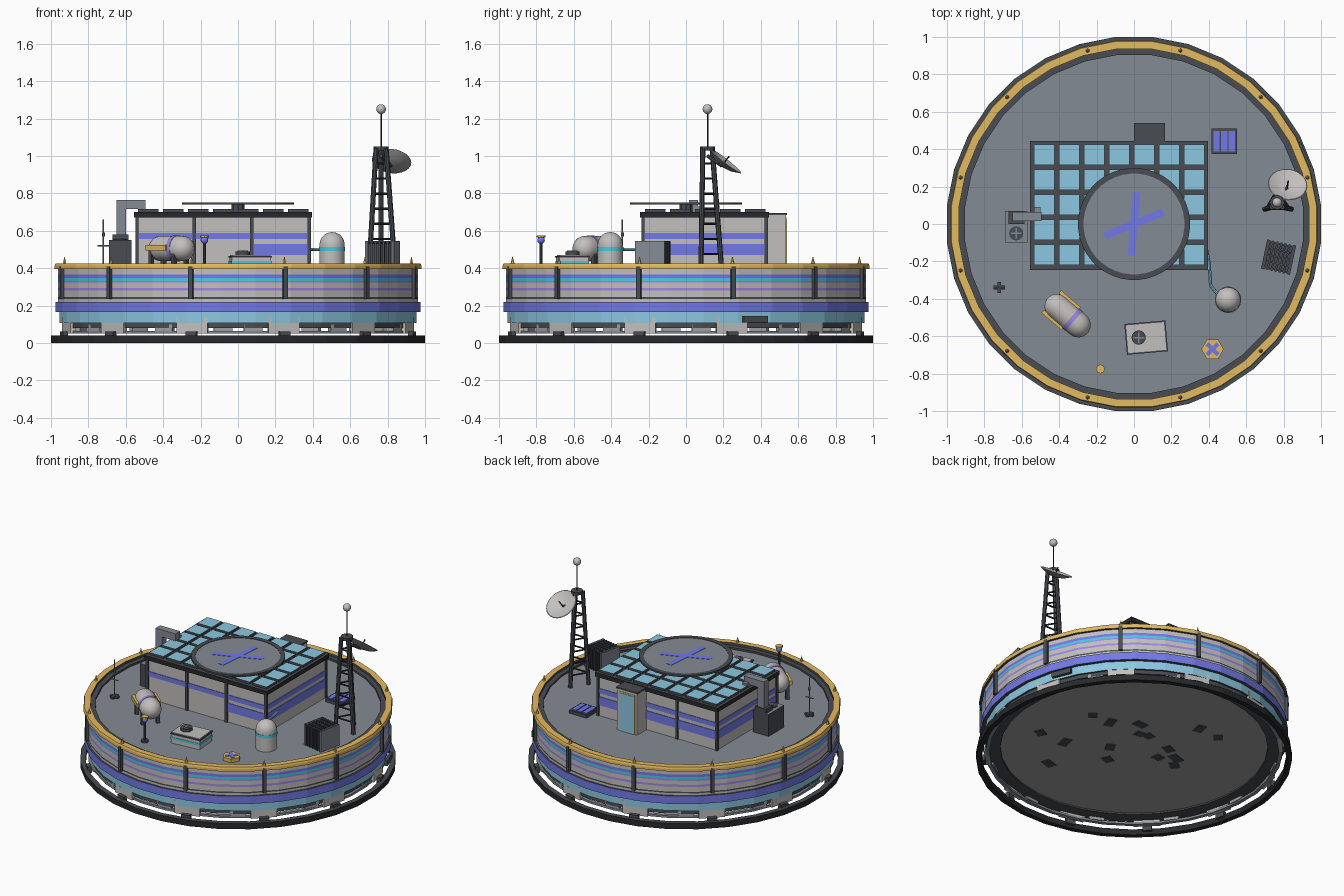
import bpy, bmesh, math, random
from math import sin, cos, pi, radians
from mathutils import Vector, Matrix

if "Cube" in bpy.data.objects:
    bpy.data.objects.remove(bpy.data.objects["Cube"])

DECK = .395


def make_material(name, *rgb):
    m = bpy.data.materials.new(name)
    m.use_nodes = True
    col = [(v / 255) ** 2.2 for v in rgb] + [1]
    m.diffuse_color = col
    m.node_tree.nodes["Principled BSDF"].inputs["Base Color"].default_value = col
    return m


light = make_material("light grey panel", 193, 190, 188)
black = make_material("near black trim", 44, 45, 48)
dark = make_material("dark grey metal", 74, 77, 82)
mid = make_material("blue grey deck", 131, 138, 147)
stone = make_material("plain grey metal", 160, 160, 160)
gold = make_material("gold trim", 226, 184, 96)
blue = make_material("violet blue paint", 114, 121, 230)
lavender = make_material("lavender paint", 154, 134, 228)
glass = make_material("pale blue glass", 139, 198, 224)
cyan = make_material("cyan paint", 78, 200, 224)


def finish(name, bm, *mats, matrix=None, smooth=False):
    bmesh.ops.recalc_face_normals(bm, faces=bm.faces)
    mesh = bpy.data.meshes.new(name)
    bm.to_mesh(mesh)
    bm.free()
    for m in mats:
        mesh.materials.append(m)
    ob = bpy.data.objects.new(name, mesh)
    bpy.context.collection.objects.link(ob)
    if matrix:
        ob.matrix_world = matrix
    if smooth:
        bpy.context.view_layer.objects.active = ob
        for o in bpy.context.selected_objects:
            o.select_set(False)
        ob.select_set(True)
        bpy.ops.object.shade_smooth_by_angle(angle=radians(40))
    return ob


def box(name, lo, hi, mat, turn=0, top=None):
    """Box between two corners, turned about its own vertical axis."""
    lo, hi = Vector(lo), Vector(hi)
    bm = bmesh.new()
    bmesh.ops.create_cube(bm, size=1, matrix=Matrix.Diagonal((*(hi - lo), 1)))
    for f in bm.faces:
        f.material_index = int(top is not None and f.normal.z > .5)
    place = Matrix.Translation((lo + hi) / 2) @ Matrix.Rotation(radians(turn), 4, "Z")
    return finish(name, bm, mat, top or mat, matrix=place)


def lathe(name, start, steps, sides=32, matrix=None, smooth=False):
    """Spin a profile; each step is (radius, height, material)."""
    bm = bmesh.new()
    mats = list(dict.fromkeys(s[2] for s in steps))

    def ring(r, z):
        if r == 0:
            return [bm.verts.new((0, 0, z))] * sides
        return [bm.verts.new((r * cos(a), r * sin(a), z))
                for a in ((i + .5) * 2 * pi / sides for i in range(sides))]
    prev = ring(*start)
    for r, z, m in steps:
        cur = ring(r, z)
        for i in range(sides):
            j = (i + 1) % sides
            corners = dict.fromkeys((prev[i], prev[j], cur[j], cur[i]))
            bm.faces.new(corners).material_index = mats.index(m)
        prev = cur
    return finish(name, bm, *mats, matrix=matrix, smooth=smooth)


def rod(name, a, b, r, mat, r2=None, sides=8):
    a, b = Vector(a), Vector(b)
    turn = (b - a).to_track_quat("Z", "Y").to_matrix().to_4x4()
    bm = bmesh.new()
    bmesh.ops.create_cone(bm, cap_ends=True, segments=sides, depth=(b - a).length,
                          radius1=r, radius2=r if r2 is None else r2)
    return finish(name, bm, mat, matrix=Matrix.Translation((a + b) / 2) @ turn, smooth=sides > 8)


def ball(name, at, r, mat):
    bm = bmesh.new()
    bmesh.ops.create_uvsphere(bm, u_segments=16, v_segments=10, radius=r)
    return finish(name, bm, mat, matrix=Matrix.Translation(at), smooth=True)


def at(x, y, z=DECK, turn=0):
    return Matrix.Translation((x, y, z)) @ Matrix.Rotation(radians(turn), 4, "Z")


def fan(name, x, y, z, height):
    """Dark round fan housing with a pale cross guard."""
    rod(name, (x, y, z), (x, y, z + height), .038, dark, sides=16)
    for turn in (0, 90):
        box(name + "_guard", (x - .028, y - .004, z + height), (x + .028, y + .004, z + height + .003),
            mid, turn)


# Base ring, banded drum with deck, and the pipe loop beneath
lathe("base_ring", (.97, 0), [(1.005, 0, black), (1.005, .04, black), (.97, .04, dark), (.97, 0, black)])
lathe("drum", (0, .09), [
    (.85, .09, stone), (.85, .08, dark), (.945, .08, dark), (.945, .107, dark), (.958, .107, dark),
    (.958, .165, glass), (.98, .165, dark), (.98, .22, blue), (.968, .22, dark),
    (.968, .235, light), (.968, .245, dark), (.968, .28, light), (.968, .294, lavender),
    (.968, .322, light), (.968, .332, lavender), (.968, .348, cyan), (.968, .366, blue),
    (.968, .395, light), (.985, .395, dark), (.985, .412, gold), (.981, .425, gold),
    (.94, .425, gold), (.94, .408, dark), (.908, .408, dark), (.908, DECK, dark), (0, DECK, mid)])
lathe("pipe_loop", (.92, .05), [(.945, .05, mid), (.945, .065, mid), (.92, .065, mid), (.92, .05, mid)])
for i in range(12):
    deg = 15 + 30 * i
    c, s = cos(radians(deg)), sin(radians(deg))
    for name, r, half, z0, z1, m in (("wall_post", .97, .012, .235, .41, dark),
                                     ("foot_block", .937, .085, .05, .14, light),
                                     ("foot_pad", .962, .03, .02, .06, dark)):
        box(f"{name}_{i}", (r * c - .014, r * s - half, z0), (r * c + .014, r * s + half, z1), m, deg)
    rod(f"rim_spike_{i}", (.96 * c, .96 * s, .42), (.96 * c, .96 * s, .465), .012, gold, 0, 6)
    x, y = .925 * cos(radians(deg - 10)), .925 * sin(radians(deg - 10))
    box(f"service_box_{i}", (x - .015, y - .05, .06), (x + .015, y + .05, .1), stone, deg - 10)
box("side_vent", (.9, .3, .11), (.92, .44, .145), dark, 22)
random.seed(4)
for i in range(16):
    a, r = random.uniform(0, 2 * pi), random.uniform(.1, .7)
    x, y, w = r * cos(a), r * sin(a), random.uniform(.02, .05)
    box(f"underside_plate_{i}", (x - w, y - .03, .086), (x + w, y + .03, .095), dark, random.uniform(0, 90))

# Main building: walls, painted bands, corner and bay posts
X0, X1, Y0, Y1, ROOF = -.54, .38, -.23, .43, .7
box("building_walls", (X0, Y0, DECK), (X1, Y1, .68), light)
e = .004
box("upper_band", (X0 - e, Y0 - e, .555), (X1 + e, Y1 + e, .588), blue)
box("lower_band_front", (.08, Y0 - e, .47), (X1 + e, Y0, .53), blue)
box("lower_band_back", (X0, Y1, .47), (X1, Y1 + e, .53), blue)
for name, x in (("left", X1), ("right", X0 - e)):
    box("lower_band_" + name, (x, Y0, .47), (x + e, Y1, .53), blue)
for i in range(4):
    x = X0 + (X1 - X0) * i / 3
    for y in (Y0, Y1):
        box(f"wall_mullion_{i}", (x - .009, y - .009, DECK), (x + .009, y + .009, .68), dark)

# Roof slab, raised grid lip and glass panels
box("roof_slab", (X0 - .015, Y0 - .015, .67), (X1 + .015, Y1 + .015, ROOF), black, top=dark)
for i in range(7):
    for j in range(5):
        x, y = -.48 + .1335 * i, -.165 + .134 * j
        box(f"roof_panel_{i}_{j}", (x - .055, y - .055, ROOF), (x + .055, y + .055, .715), dark, top=glass)

# Landing pad on its pedestal, with a plain touchdown cross
rod("pad_pedestal", (0, 0, ROOF), (0, 0, .74), .035, dark)
lathe("landing_pad", (0, .74), [(.3, .74, dark), (.3, .752, dark), (.27, .752, dark),
                                (.27, .749, dark), (0, .749, mid)], 40)
for name, turn in (("long", -5), ("cross", -68)):
    box("touchdown_" + name, (-.02, -.17, .749), (.02, .17, .751), blue, turn)

# Rear entrance
box("entrance", (.005, Y1, DECK), (.16, .535, .685), light)
box("entrance_roof", (0, Y1, .685), (.165, .54, .695), dark)
box("door_frame", (.022, .535, DECK), (.143, .537, .67), gold)
box("door", (.03, .537, DECK), (.135, .54, .66), glass)

# Vent unit and bent duct
box("vent_unit", (-.69, -.1, DECK), (-.57, .07, .55), dark, top=mid)
box("duct_collar", (-.67, 0, .55), (-.585, .07, .58), dark)
box("duct_riser", (-.65, .015, .58), (-.6, .065, .765), mid)
box("duct_bridge", (-.6, .015, .715), (-.495, .065, .765), mid)
box("duct_drop", (-.535, .02, ROOF), (-.5, .09, .73), mid)
fan("vent_fan", -.63, -.05, .55, .006)

# Lattice tower with whip antenna and dish
TX, TY = .765, .115
feet = [(.7, .08), (.84, .08), (TX, .19)]
tops = [(.738, .09), (.792, .09), (TX, .14)]


def leg(k, t):
    a, b = Vector((*feet[k], DECK)), Vector((*tops[k], 1.04))
    return a.lerp(b, t)


for k in range(3):
    rod(f"tower_leg_{k}", leg(k, 0), leg(k, 1), .014, dark)
    for n in range(1, 8):
        rod(f"tower_rung_{k}_{n}", leg(k, n / 8), leg((k + 1) % 3, n / 8), .006, black, sides=6)
rod("tower_cap", (TX, TY, 1.03), (TX, TY, 1.05), .04, dark)
rod("whip", (TX, TY, 1.05), (TX, TY, 1.25), .004, black)
ball("whip_ball", (TX, TY, 1.25), .026, light)
tilt = Vector((.1, .6, .77)).to_track_quat("Z", "Y").to_matrix().to_4x4()
dish = Matrix.Translation((.82, .203, .963)) @ tilt
lathe("dish", (0, -.025), [(.06, -.012, stone), (.106, .012, stone), (.102, .015, light),
                           (.055, -.006, light), (0, -.017, light)], 24, dish, True)
rod("dish_feed", dish @ Vector((0, 0, -.02)), dish @ Vector((0, 0, .045)), .004, black)
rod("dish_arm", (TX, TY, 1), dish @ Vector((0, 0, -.02)), .01, dark)

# Finned radiator between two side plates
heat = at(.773, -.177, .472, -12)
core = box("radiator_core", (-.07, -.07, -.07), (.07, .07, .06), dark)
core.matrix_world = heat @ Matrix.Translation((0, 0, -.005))
for i in range(7):
    fin = box(f"radiator_fin_{i}", (-.005, -.08, -.073), (.005, .08, .073), dark)
    fin.matrix_world = heat @ Matrix.Translation(((i - 3) * .022, 0, 0))
for s in (-1, 1):
    plate = box("radiator_plate", (-.004, -.08, -.073), (.004, .08, .073), mid, top=dark)
    plate.matrix_world = heat @ Matrix.Translation((s * .075, 0, 0))
for i in range(5):
    bar = box(f"radiator_bar_{i}", (-.075, -.004, -.004), (.075, .004, .004), dark)
    bar.matrix_world = heat @ Matrix.Translation((0, (i - 2) * .035, .069))

# Upright tank with feed pipe
dome = [(.068 * cos(a), .525 + .068 * sin(a), light) for a in (.3, .6, .9, 1.2)]
lathe("upright_tank", (.068, DECK), [(.068, .492, light), (.071, .492, cyan), (.071, .512, cyan),
      (.068, .512, light), (.068, .525, light), *dome, (0, .593, light)], 24, at(.503, -.405, 0), True)
pipe = [(.38, -.1, .5), (.4, -.2, .5), (.41, -.33, .5), (.46, -.39, .5)]
for a, b in zip(pipe, pipe[1:]):
    rod("tank_pipe", a, b, .009, glass)

# Lying capsule tank on a gold cradle
lie = at(-.355, -.49, .505, -41) @ Matrix.Rotation(pi / 2, 4, "Y")
cap = [(.068 * cos(a), .075 + .068 * sin(a)) for a in (0, .4, .8, 1.2)]
lathe("capsule_tank", (0, -.143), [(r, -z, light) for r, z in reversed(cap)]
      + [(.068, .02, light), (.071, .02, lavender), (.071, .045, lavender), (.068, .045, light)]
      + [(r, z, light) for r, z in cap] + [(0, .143, light)], 20, lie, True)
for s in (-1, 1):
    rail = box("cradle_rail", (-.07, -.01, -.015), (.07, .01, .015), gold)
    rail.matrix_world = at(-.355, -.49, .51, -41) @ Matrix.Translation((-.045, s * .07, 0))
    for u in (-.1, .06):
        foot = box("cradle_leg", (-.01, -.012, -.05), (.01, .012, .05), dark)
        foot.matrix_world = at(-.355, -.49, .445, -41) @ Matrix.Translation((u, s * .05, 0))

# Air handler
box("air_handler", (-.04, -.685, DECK), (.17, -.53, .465), light, 5)
box("air_handler_band", (-.043, -.688, .422), (.173, -.527, .438), cyan, 5)
box("air_handler_lid", (-.045, -.69, .457), (.175, -.525, .466), dark, 5)
box("air_handler_top", (-.037, -.682, .466), (.167, -.533, .47), light, 5)
fan("air_handler_fan", .025, -.607, .47, .02)

# Solar unit
box("solar_frame", (.415, .375, DECK), (.55, .51, .418), dark)
for i in range(3):
    x = .424 + .041 * i
    box(f"solar_cell_{i}", (x, .387, .418), (x + .034, .498, .423), blue)

# Hex hatch with a cross, beacon post and sensor mast
lathe("hex_hatch", (.06, 0), [(.06, .025, gold), (0, .025, gold)], 6, at(.42, -.67, DECK, 30))
for t in (45, 135):
    box("hatch_cross", (.378, -.681, .42), (.462, -.659, .424), blue, t)
rod("beacon_base", (-.18, -.775, DECK), (-.18, -.775, .41), .024, dark)
rod("beacon_post", (-.18, -.775, DECK), (-.18, -.775, .54), .008, dark)
ball("beacon_lamp", (-.18, -.775, .55), .02, blue)
rod("beacon_cap", (-.18, -.775, .564), (-.18, -.775, .574), .024, gold)
for t in (0, 90):
    box("mast_foot", (-.75, -.35, DECK), (-.69, -.33, .408), dark, t)
rod("mast_pole", (-.72, -.34, DECK), (-.72, -.34, .66), .004, mid)
rod("mast_sensor", (-.72, -.34, .57), (-.72, -.34, .59), .008, mid)
rod("mast_arm", (-.75, -.34, .52), (-.69, -.34, .52), .004, mid)
